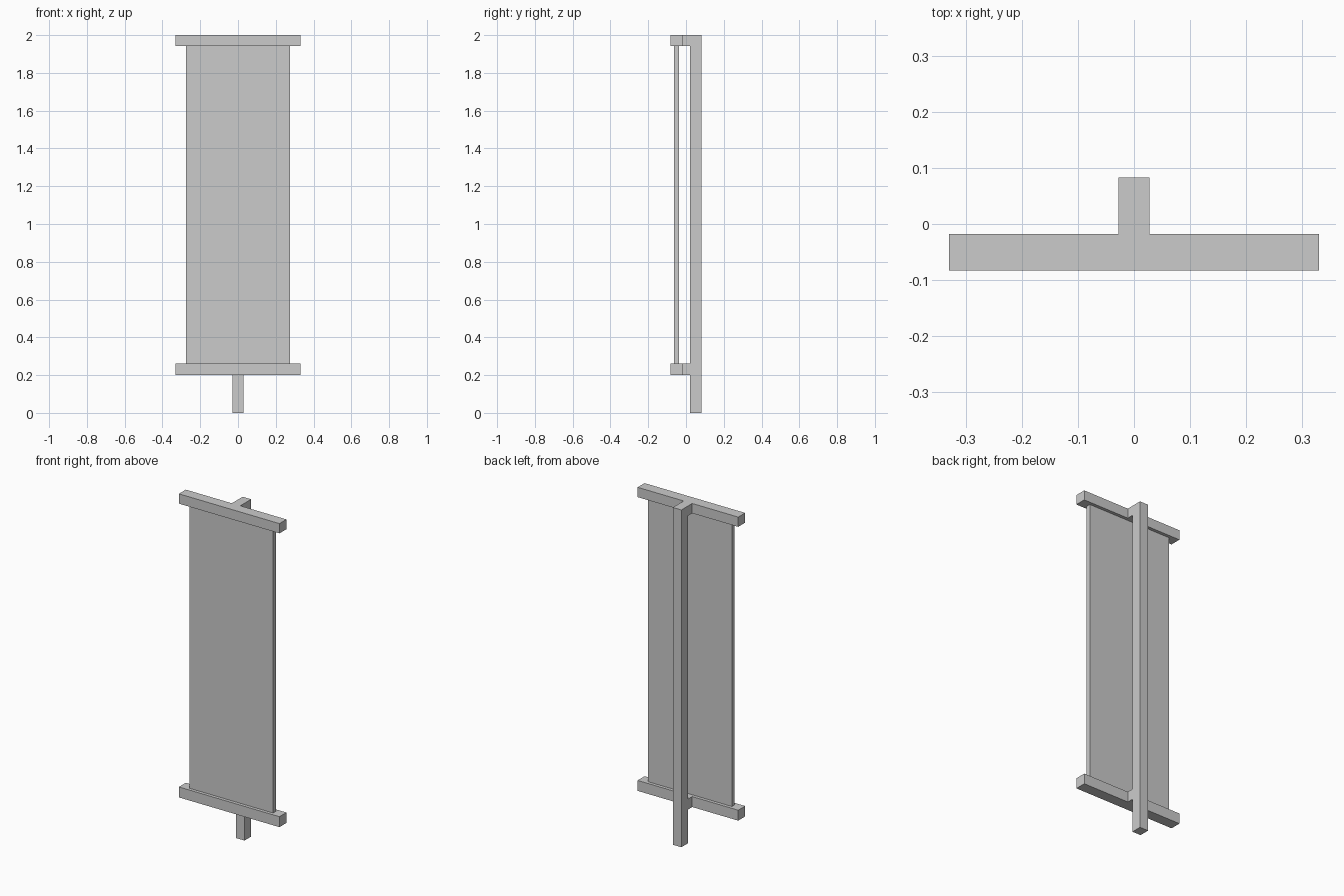
import bpy

if "Cube" in bpy.data.objects:
    bpy.data.objects.remove(bpy.data.objects["Cube"])


def box(name, x, y, z):
    """Axis-aligned box from (min, max) ranges."""
    bpy.ops.mesh.primitive_cube_add(size=1, location=[(a + b) / 2 for a, b in (x, y, z)])
    ob = bpy.context.object
    ob.name = name
    ob.scale = [b - a for a, b in (x, y, z)]
    bpy.ops.object.transform_apply(location=False, rotation=False, scale=True)
    return ob


POST_X = (-0.028, 0.028)
BARS = {"lower": (0.2, 0.262), "upper": (1.942, 2.0)}

# Upright post at the back
box("post", POST_X, (0.021, 0.083), (0, 2.0))

# Cross bars, each joined to the post by a short bracket
for level, z in BARS.items():
    box(level + "_bar", (-0.33, 0.33), (-0.083, -0.018), z)
    box(level + "_bracket", POST_X, (-0.018, 0.021), z)

# Flat banner panel held between the bars
box("banner_panel", (-0.275, 0.275), (-0.064, -0.037), (BARS["lower"][1], BARS["upper"][0]))
